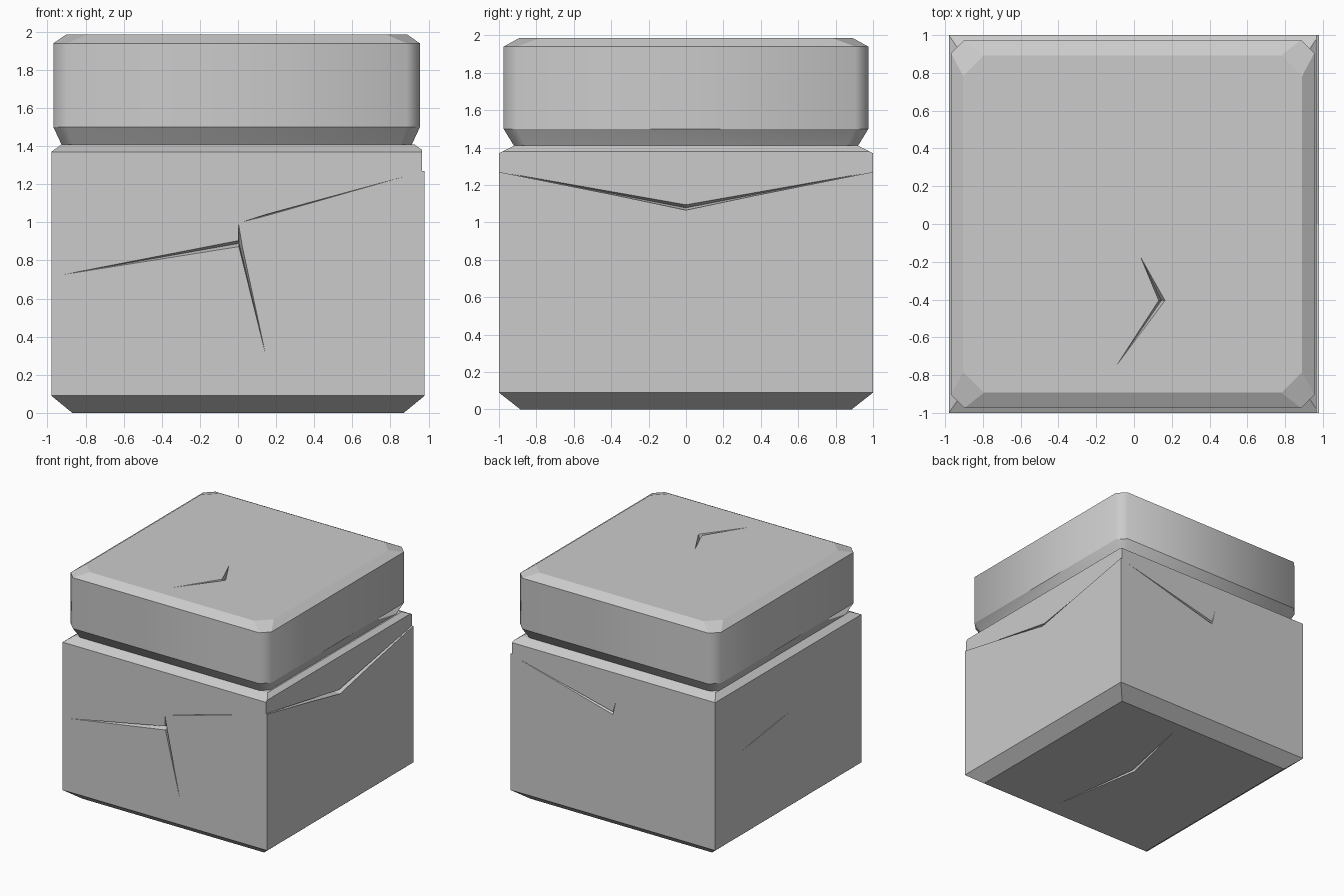
import bpy, bmesh

if "Cube" in bpy.data.objects:
    bpy.data.objects.remove(bpy.data.objects["Cube"])


def make_object(name, bm):
    bmesh.ops.recalc_face_normals(bm, faces=bm.faces[:])
    mesh = bpy.data.meshes.new(name)
    bm.to_mesh(mesh)
    bm.free()
    ob = bpy.data.objects.new(name, mesh)
    bpy.context.collection.objects.link(ob)
    return ob


def ring(cx, cy, hx, hy, cut):
    """Rectangle outline, with corners cut off when cut > 0."""
    pts = []
    for sx, sy in ((1, 1), (-1, 1), (-1, -1), (1, -1)):
        if cut == 0:
            pts.append((cx + sx * hx, cy + sy * hy))
            continue
        pair = [(cx + sx * hx, cy + sy * (hy - cut)), (cx + sx * (hx - cut), cy + sy * hy)]
        pts += pair if sx * sy > 0 else pair[::-1]
    return pts


def loft(name, sections, centre=(0, 0), smooth_rings=()):
    """Stack of (z, half x, half y, corner cut) sections, capped at both ends."""
    bm = bmesh.new()
    loops = [[bm.verts.new((x, y, z)) for x, y in ring(*centre, hx, hy, c)]
             for z, hx, hy, c in sections]
    n = len(loops[0])
    bm.faces.new(loops[0])
    bm.faces.new(loops[-1])
    for k, (a, b) in enumerate(zip(loops, loops[1:])):
        for i in range(n):
            j = (i + 1) % n
            bm.faces.new((a[i], a[j], b[j], b[i])).smooth = k in smooth_rings
    for lp in loops:
        for i in range(n):
            bm.edges.get((lp[i], lp[(i + 1) % n])).smooth = False
    return make_object(name, bm)


def subtract(ob, cutter):
    cutter.hide_render = True
    mod = ob.modifiers.new("cut", 'BOOLEAN')
    mod.operation = 'DIFFERENCE'
    mod.solver = 'EXACT'
    mod.object = cutter
    bpy.context.view_layer.objects.active = ob
    bpy.ops.object.modifier_apply(modifier=mod.name)
    bpy.data.objects.remove(cutter)


def crack(ob, place, centre, outline, depth=0.05):
    """Pointed groove: star outline on a face, sinking to an apex below it."""
    bm = bmesh.new()
    rim = [bm.verts.new(place(u, v, 0.002)) for u, v in outline]
    for apex in (bm.verts.new(place(*centre, -depth)), bm.verts.new(place(*centre, 0.05))):
        for i in range(len(rim)):
            bm.faces.new((rim[i - 1], rim[i], apex))
    subtract(ob, make_object("crack_cutter", bm))


# Maps from face coordinates (u, v, outward) to the world
front = lambda u, v, w: (u, -1 - w, v)
back = lambda u, v, w: (u, 1 + w, v)
right = lambda u, v, w: (0.966 + w, u, v)
left = lambda u, v, w: (-0.98 - w, u, v)
bottom = lambda u, v, w: (u, v, -w)
top = lambda u, v, w: (u, v, 1.985 + w)

# Lower block with chamfered foot and shoulder
block = loft("stone_block", [(0, 0.87, 0.885, 0), (0.09, 0.98, 1.0, 0),
                             (1.37, 0.98, 1.0, 0), (1.41, 0.925, 0.92, 0)])

# Shallow chipped area on the right face above the crack
bm = bmesh.new()
profile = [(-1.1, 1.29), (0, 1.07), (1.1, 1.29), (1.1, 1.39), (-1.1, 1.39)]
sides = [[bm.verts.new((x, y, z)) for y, z in profile] for x in (0.966, 1.1)]
for s in sides:
    bm.faces.new(s)
for i in range(5):
    bm.faces.new((sides[0][i - 1], sides[0][i], sides[1][i], sides[1][i - 1]))
subtract(block, make_object("chip_cutter", bm))

# Cracks in the block
crack(block, right, (0, 1.078), [(-0.97, 1.266), (0, 1.062), (0.97, 1.266), (0, 1.095)])
crack(block, front, (0.006, 0.89), [(-0.95, 0.72), (0.002, 0.905), (0.002, 1.0),
                                    (0.022, 0.88), (0.15, 0.285), (0.005, 0.872)])
crack(block, front, (0.15, 1.039), [(0.004, 0.997), (0.15, 1.035), (0.96, 1.265), (0.15, 1.043)], 0.02)
crack(block, back, (0.0, 1.02), [(0.96, 1.26), (0.0, 1.005), (-0.035, 1.15), (0.0, 1.03)], 0.03)
crack(block, left, (0.3, 0.86), [(0.66, 0.81), (0.3, 0.855), (-0.07, 0.91), (0.3, 0.864)], 0.02)
crack(block, bottom, (0.06, 0.07), [(0.19, -0.78), (0.045, 0.07), (0.23, 0.82), (0.075, 0.07)])

# Overhanging cap with cut corners and bevelled rim
cap = loft("stone_cap", [(1.41, 0.92, 0.92, 0.06), (1.5, 0.962, 0.975, 0.07),
                         (1.94, 0.962, 0.975, 0.07), (1.985, 0.897, 0.893, 0.11)],
           centre=(-0.007, 0), smooth_rings=(0, 1))
crack(cap, top, (0.145, -0.405), [(0.03, -0.165), (0.13, -0.405), (-0.10, -0.76), (0.165, -0.405)])
